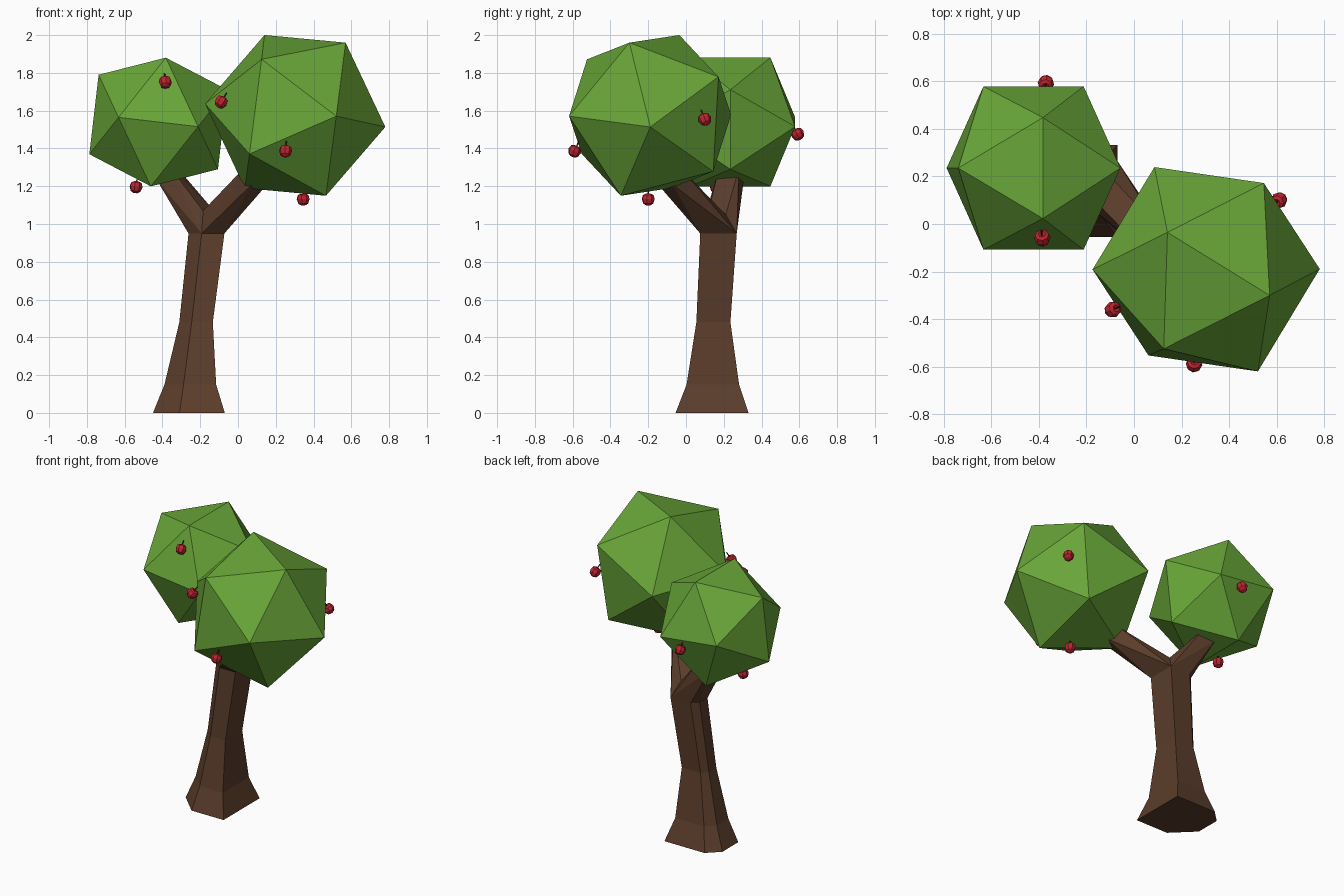
import bpy, bmesh, math
from mathutils import Vector, Matrix

if "Cube" in bpy.data.objects:
    bpy.data.objects.remove(bpy.data.objects["Cube"])


def material(name, rgb):
    m = bpy.data.materials.new(name)
    m.diffuse_color = (*rgb, 1)
    m.use_nodes = True
    m.node_tree.nodes["Principled BSDF"].inputs["Base Color"].default_value = m.diffuse_color
    return m


BARK = material("bark", (0.105, 0.047, 0.024))
LEAF = material("leaf", (0.14, 0.38, 0.04))
RED = material("fruit_red", (0.52, 0.018, 0.03))
STEM = material("stem_brown", (0.05, 0.025, 0.012))


def finish(name, bm, mat):
    bmesh.ops.recalc_face_normals(bm, faces=bm.faces[:])
    me = bpy.data.meshes.new(name)
    bm.to_mesh(me)
    bm.free()
    me.materials.append(mat)
    ob = bpy.data.objects.new(name, me)
    bpy.context.collection.objects.link(ob)
    return ob


def hull(name, points, mat):
    bm = bmesh.new()
    for p in points:
        bm.verts.new(p)
    res = bmesh.ops.convex_hull(bm, input=bm.verts[:])
    loose = [v for v in bm.verts if not v.link_faces]
    bmesh.ops.delete(bm, geom=loose, context='VERTS')
    return finish(name, bm, mat)


def loft(name, rings, mat, matrix=None):
    bm = bmesh.new()
    loops = [[bm.verts.new(p) for p in r] for r in rings]
    n = len(loops[0])
    for a, b in zip(loops, loops[1:]):
        for i in range(n):
            j = (i + 1) % n
            bm.faces.new((a[i], a[j], b[j], b[i]))
    bm.faces.new(loops[0][::-1])
    bm.faces.new(loops[-1])
    if matrix:
        bm.transform(matrix)
    return finish(name, bm, mat)


# Crowns: icosahedra oriented by one top edge (a to b, relative to the centre)
def crown(name, centre, radius, a, b):
    a, b = Vector(a), Vector(b)
    z = (a + b).normalized()
    x = (b - a).cross(z).normalized()
    y = z.cross(x)
    phi = (1 + 5 ** 0.5) / 2
    s = radius / math.hypot(1, phi)
    pts = []
    for i in (-1, 1):
        for j in (-phi, phi):
            for u, v, w in ((0, i, j), (i, j, 0), (j, 0, i)):
                pts.append(Vector(centre) + s * (u * x + v * y + w * z))
    hull(name, pts, LEAF)


SMALL = (-0.422, 0.235, 1.54)
LARGE = (0.303, -0.19, 1.575)
crown("small_crown", SMALL, 0.403, (0.04, -0.213, 0.343), (0.04, 0.213, 0.343))
crown("large_crown", LARGE, 0.481, (-0.163, 0.155, 0.425), (0.267, -0.11, 0.385))

# Trunk: six-sided section, flared at the foot
SECTION = [(-0.19, -0.055), (-0.05, -0.193), (0.19, -0.193),
           (0.19, 0.193), (-0.11, 0.193), (-0.19, 0.115)]
LEVELS = [(0, 1, -0.26, 0.138), (0.15, 0.72, -0.2525, 0.142),
          (0.48, 0.467, -0.222, 0.145), (0.95, 0.5, -0.167, 0.172)]
rings = [[Vector((cx + s * x, cy + s * y, z)) for x, y in SECTION]
         for z, s, cx, cy in LEVELS]
loft("trunk", rings, BARK)


# Branches: from half of the trunk top and the crotch to a square tip
def branch(name, half, centre, direction, w, h):
    d = Vector(direction).normalized()
    side = d.cross(Vector((0, 0, 1))).normalized()
    up = side.cross(d)
    tip = [Vector(centre) + i * w * side + j * h * up for i in (-1, 1) for j in (-1, 1)]
    crotch = [Vector((-0.185, 0.12, 1.07)), Vector((-0.11, 0.21, 1.05))]
    hull(name, [rings[-1][i] for i in half] + crotch + tip, BARK)


branch("large_branch", (1, 2, 3), (0.09, -0.085, 1.25), (0.19, -0.2, 0.23), 0.056, 0.053)
branch("small_branch", (1, 3, 4, 5, 0), (-0.375, 0.24, 1.265), (-0.19, 0.065, 0.27), 0.056, 0.05)

# Fruit: dimpled eight-sided body with a thin stem leaning to the crown
PROFILE = [(0.012, -0.031), (0.027, -0.022), (0.035, 0.002),
           (0.029, 0.023), (0.015, 0.03), (0.004, 0.022)]


def circle(r, z, n):
    return [Vector((r * math.cos(math.tau * i / n), r * math.sin(math.tau * i / n), z))
            for i in range(n)]


FRUIT = [((-0.385, -0.06, 1.75), SMALL), ((-0.54, 0.16, 1.195), SMALL),
         ((-0.37, 0.592, 1.475), SMALL), ((-0.09, -0.36, 1.645), LARGE),
         ((0.252, -0.59, 1.385), LARGE), ((0.345, -0.2, 1.13), LARGE),
         ((0.61, 0.10, 1.553), LARGE)]
for k, (pos, target) in enumerate(FRUIT, 1):
    pos = Vector(pos)
    lean = (Vector(target) - pos).normalized() * 0.6 + Vector((0, 0, 1))
    m = Matrix.Translation(pos) @ lean.to_track_quat('Z', 'Y').to_matrix().to_4x4()
    loft(f"fruit_{k}", [circle(r, z, 8) for r, z in PROFILE], RED, m)
    loft(f"fruit_stem_{k}", [circle(0.003, 0.018, 4), circle(0.004, 0.058, 4)], STEM, m)
